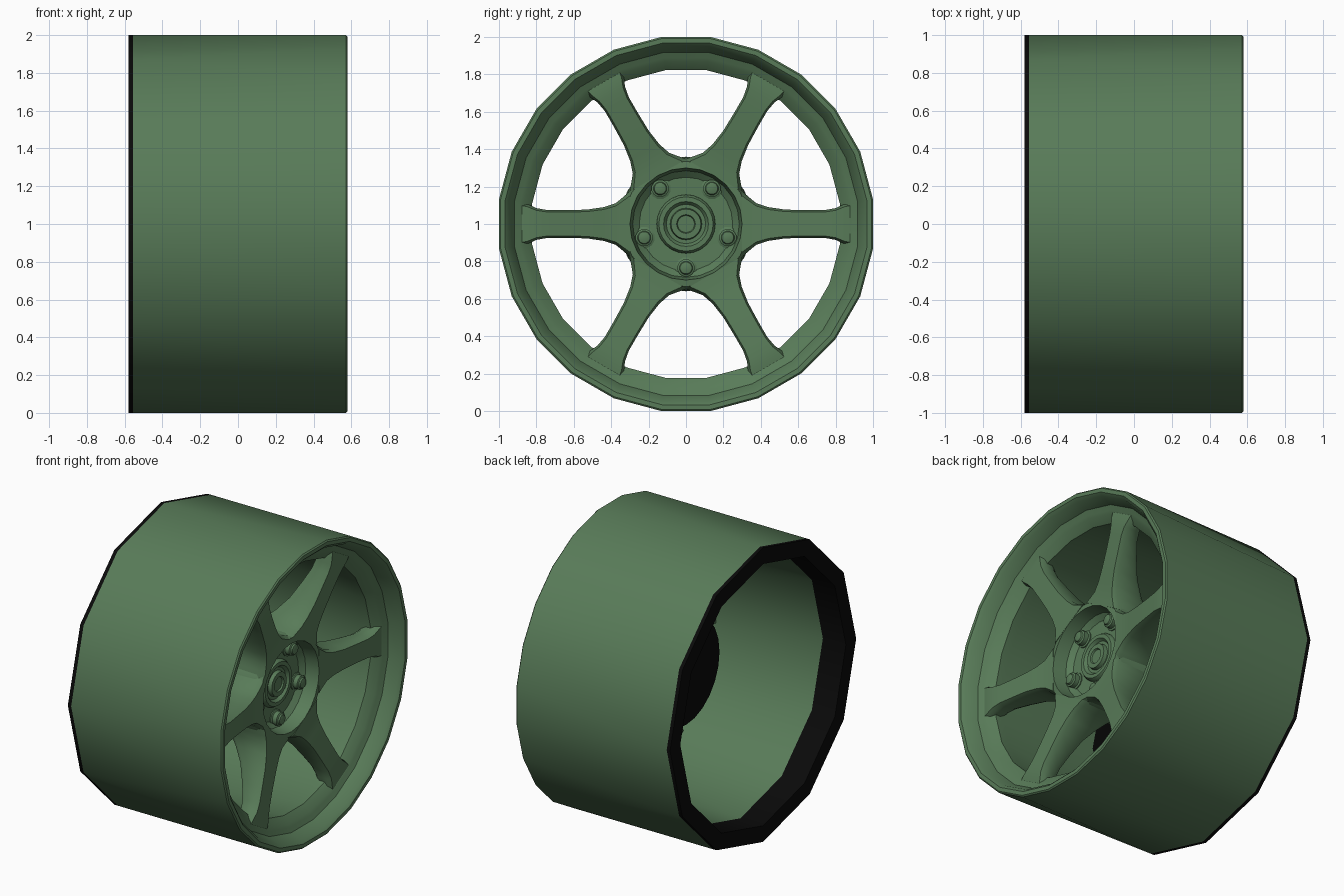
import bpy, bmesh
from math import cos, sin, radians, pi

cube = bpy.data.objects.get("Cube")
if cube:
    bpy.data.objects.remove(cube)


def make_material(name, color):
    mat = bpy.data.materials.new(name)
    mat.use_nodes = True
    mat.diffuse_color = color
    bsdf = next(n for n in mat.node_tree.nodes if n.type == 'BSDF_PRINCIPLED')
    bsdf.inputs["Base Color"].default_value = color
    bsdf.inputs["Roughness"].default_value = 0.6
    return mat


GREEN = make_material("matte green", (0.098, 0.198, 0.098, 1))
BLACK = make_material("black", (0.003, 0.003, 0.003, 1))


def finish(bm, name, angle=35):
    """Turn a bmesh into a smooth shaded object with sharp edges kept."""
    bmesh.ops.recalc_face_normals(bm, faces=bm.faces)
    mesh = bpy.data.meshes.new(name)
    bm.to_mesh(mesh)
    bm.free()
    mesh.materials.append(GREEN)
    mesh.materials.append(BLACK)
    obj = bpy.data.objects.new(name, mesh)
    bpy.context.collection.objects.link(obj)
    bpy.ops.object.select_all(action='DESELECT')
    obj.select_set(True)
    bpy.context.view_layer.objects.active = obj
    bpy.ops.object.shade_smooth_by_angle(angle=radians(angle))
    return obj


def ring(bm, x, r, n, offset=0.0, cy=0.0, cz=1.0):
    """Circle of n vertices around an axis along x."""
    return [bm.verts.new((x, cy + r * cos(2 * pi * (i + offset) / n),
                          cz + r * sin(2 * pi * (i + offset) / n)))
            for i in range(n)]


def bridge(bm, a, b, mat=0):
    """Join two rings, also where one has twice the sides of the other."""
    if len(a) > len(b):
        a, b = b, a
    n, m = len(a), len(b)
    for i in range(n):
        j = (i + 1) % n
        if n == m:
            faces = [(a[i], a[j], b[j], b[i])]
        else:
            faces = [(a[i], a[j], b[2 * i + 1], b[2 * i]),
                     (a[i], b[2 * i], b[2 * i - 1])]
        for f in faces:
            bm.faces.new(f).material_index = mat


def lathe(name, profile, n, offset=0.0, cy=0.0, cz=1.0, black_back=False):
    """Solid of revolution with both ends capped."""
    bm = bmesh.new()
    rings = [ring(bm, x, r, n, offset, cy, cz) for x, r in profile]
    for a, b in zip(rings, rings[1:]):
        bridge(bm, a, b)
    bm.faces.new(rings[0]).material_index = int(black_back)
    bm.faces.new(rings[-1])
    return finish(bm, name)


# Rim barrel: twelve sided black back edge, twenty-four sided front lip
bm = bmesh.new()
back = [(-0.41, 0.885), (-0.58, 0.89), (-0.58, 1.0), (-0.555, 1.0)]
front = [(0.572, 1.0086), (0.58, 1.0), (0.58, 0.975), (0.56, 0.955),
         (0.485, 0.925), (0.47, 0.895), (0.46, 0.875), (0.42, 0.83), (0.36, 0.83)]
rings = [ring(bm, x, r, 12) for x, r in back]
rings += [ring(bm, x, r, 24, 0.5) for x, r in front]
for k, a in enumerate(rings):
    bridge(bm, a, rings[(k + 1) % len(rings)], int(k < len(back) - 1))
finish(bm, "rim_barrel")

# Hub with a dished front and a black back face
lathe("hub", [(0.0, 0.36), (0.35, 0.355), (0.395, 0.335), (0.40, 0.30),
              (0.31, 0.285), (0.28, 0.25), (0.275, 0.10)], 24, black_back=True)

# Stepped centre cap
lathe("centre_cap", [(0.26, 0.16), (0.29, 0.155), (0.305, 0.145), (0.305, 0.12),
                     (0.285, 0.105), (0.285, 0.085), (0.31, 0.08), (0.31, 0.05),
                     (0.30, 0.045), (0.30, 0.02)], 24)

# Five wheel nuts with domed ends
for k in range(5):
    a = radians(-90 + 72 * k)
    lathe(f"wheel_nut_{k + 1}", [(0.27, 0.058), (0.285, 0.058), (0.29, 0.047),
                                 (0.32, 0.047), (0.325, 0.036), (0.335, 0.032),
                                 (0.34, 0.015)],
          12, 0.5, 0.235 * cos(a), 1 + 0.235 * sin(a))

# Spoke stations: radius, half width, front x, back x
stations = [(0.30, 0.175, 0.40, 0.06), (0.335, 0.145, 0.402, 0.09),
            (0.375, 0.112, 0.405, 0.13), (0.44, 0.09, 0.415, 0.18),
            (0.53, 0.077, 0.43, 0.24), (0.64, 0.074, 0.445, 0.29),
            (0.74, 0.074, 0.46, 0.33), (0.80, 0.085, 0.467, 0.345),
            (0.85, 0.108, 0.468, 0.36), (0.88, 0.115, 0.465, 0.37)]


def spoke(name, angle):
    bm = bmesh.new()
    c, s = cos(angle), sin(angle)
    sections = []
    for r, w, xf, xb in stations:
        section = [(-w * 0.8, xb), (-w, xb + 0.03), (-w, xf - 0.03), (-w * 0.86, xf),
                   (w * 0.86, xf), (w, xf - 0.03), (w, xb + 0.03), (w * 0.8, xb)]
        sections.append([bm.verts.new((x, r * c - t * s, 1 + r * s + t * c))
                         for t, x in section])
    for a, b in zip(sections, sections[1:]):
        bridge(bm, a, b)
    bm.faces.new(sections[0])
    bm.faces.new(sections[-1])
    finish(bm, name)


# Six spokes
for k in range(6):
    spoke(f"spoke_{k + 1}", radians(60 * k))
